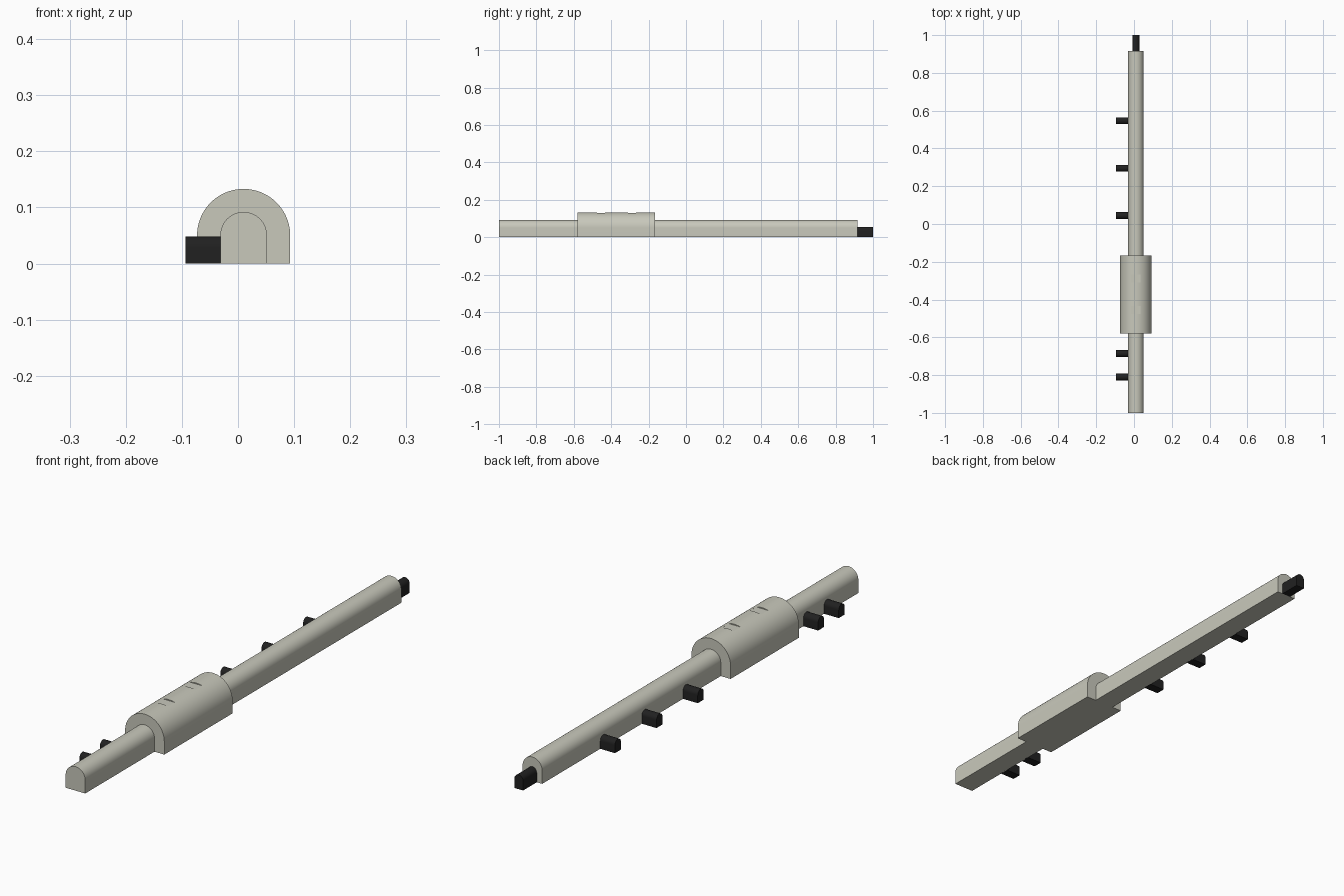
import bpy, bmesh, math
from mathutils import Matrix, Vector

if "Cube" in bpy.data.objects:
    bpy.data.objects.remove(bpy.data.objects["Cube"])


def material(name, rgb):
    m = bpy.data.materials.new(name)
    m.diffuse_color = (*rgb, 1)
    m.use_nodes = True
    m.node_tree.nodes["Principled BSDF"].inputs["Base Color"].default_value = m.diffuse_color
    return m


BEIGE = material("warm_grey", (0.58, 0.58, 0.50))
BLACK = material("black", (0.015, 0.015, 0.015))
CX = 0.01  # centre line of the tube


def finish(obj):
    bpy.ops.object.select_all(action='DESELECT')
    obj.select_set(True)
    bpy.context.view_layer.objects.active = obj
    bpy.ops.object.shade_smooth_by_angle(angle=math.radians(30))


def arch(name, radius, height, start, length, mat, turn=0.0, sides=32):
    """Flat-bottomed bar with a half-round top, extruded along +y, then turned about z."""
    spring = height - radius
    pts = [(-radius, 0), (radius, 0)]
    pts += [(radius * math.cos(math.pi * i / sides),
             spring + radius * math.sin(math.pi * i / sides)) for i in range(sides + 1)]
    bm = bmesh.new()
    face = bm.faces.new([bm.verts.new((x, 0, z)) for x, z in pts])
    ext = bmesh.ops.extrude_face_region(bm, geom=[face])
    moved = [v for v in ext["geom"] if isinstance(v, bmesh.types.BMVert)]
    bmesh.ops.translate(bm, verts=moved, vec=(0, length, 0))
    bmesh.ops.transform(bm, verts=bm.verts,
                        matrix=Matrix.Translation(Vector(start)) @ Matrix.Rotation(turn, 4, 'Z'))
    bmesh.ops.recalc_face_normals(bm, faces=bm.faces)
    me = bpy.data.meshes.new(name)
    bm.to_mesh(me)
    bm.free()
    me.materials.append(mat)
    obj = bpy.data.objects.new(name, me)
    bpy.context.collection.objects.link(obj)
    finish(obj)
    return obj


# Long main tube and the wider housing around it
arch("main_tube", 0.0415, 0.092, (CX, -1, 0), 1.917, BEIGE)
housing = arch("housing", 0.083, 0.133, (CX, -0.58, 0), 0.414, BEIGE, sides=48)

# Two shallow flat recesses on the crown of the housing
for i, y in enumerate((-0.455, -0.288)):
    bpy.ops.mesh.primitive_cube_add(size=1, location=(CX, y, 0.154))
    cutter = bpy.context.object
    cutter.name = f"recess_cutter_{i + 1}"
    cutter.scale = (0.05, 0.042, 0.05)
    cutter.hide_render = True
    cutter.data.materials.append(BEIGE)
    bpy.context.view_layer.update()
    mod = housing.modifiers.new("recess", 'BOOLEAN')
    mod.operation, mod.object, mod.solver = 'DIFFERENCE', cutter, 'EXACT'
    bpy.context.view_layer.objects.active = housing
    bpy.ops.object.modifier_apply(modifier=mod.name)
    bpy.data.objects.remove(cutter)
finish(housing)

# Black end plug and the row of black side pegs pointing to -x
arch("end_plug", 0.0185, 0.055, (CX, 0.91, 0), 0.09, BLACK, sides=16)
for i, y in enumerate((-0.81, -0.685, 0.045, 0.295, 0.547)):
    arch(f"side_peg_{i + 1}", 0.018, 0.048, (-0.028, y, 0), 0.066, BLACK,
         turn=math.pi / 2, sides=16)
